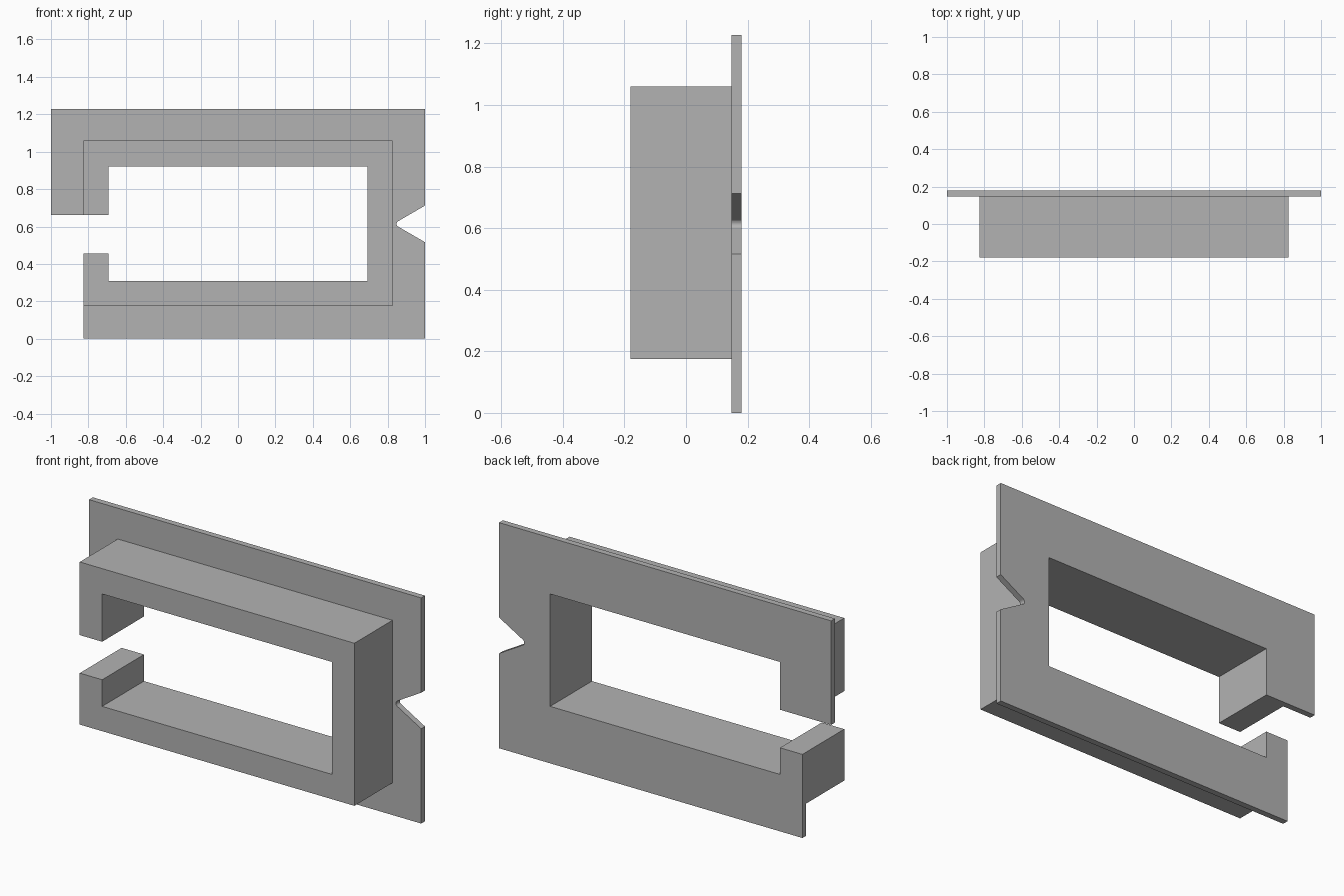
import bpy, bmesh, math

cube = bpy.data.objects.get("Cube")
if cube:
    bpy.data.objects.remove(cube, do_unlink=True)

grey = bpy.data.materials.new("plain_grey")
grey.use_nodes = True
grey.diffuse_color = (0.45, 0.45, 0.45, 1)
grey.node_tree.nodes["Principled BSDF"].inputs["Base Color"].default_value = (0.45, 0.45, 0.45, 1)


def extrude_profile(name, outline, front, back):
    """Extrude a closed x-z outline along y from front to back."""
    bm = bmesh.new()
    face = bm.faces.new([bm.verts.new((x, front, z)) for x, z in outline])
    result = bmesh.ops.extrude_face_region(bm, geom=[face], use_keep_orig=True)
    moved = [v for v in result["geom"] if isinstance(v, bmesh.types.BMVert)]
    bmesh.ops.translate(bm, verts=moved, vec=(0, back - front, 0))
    bmesh.ops.recalc_face_normals(bm, faces=bm.faces)
    mesh = bpy.data.meshes.new(name)
    bm.to_mesh(mesh)
    bm.free()
    mesh.materials.append(grey)
    obj = bpy.data.objects.new(name, mesh)
    bpy.context.collection.objects.link(obj)
    return obj


# Shared dimensions
OUT_X, IN_X = 0.827, 0.692
IN_LOW, IN_HIGH = 0.31, 0.922
GAP_LOW, GAP_HIGH = 0.455, 0.662
FRONT, SEAM, BACK = -0.18, 0.147, 0.18
TOP = 1.228

# Opening, from the lower gap edge round to the upper one
opening = [(-IN_X, GAP_LOW), (-IN_X, IN_LOW), (IN_X, IN_LOW),
           (IN_X, IN_HIGH), (-IN_X, IN_HIGH), (-IN_X, GAP_HIGH)]

# Deep C-shaped frame
frame = opening + [(-OUT_X, GAP_HIGH), (-OUT_X, 1.06), (OUT_X, 1.06),
                   (OUT_X, 0.175), (-OUT_X, 0.175), (-OUT_X, GAP_LOW)]
extrude_profile("frame", frame, FRONT, SEAM)

# Thin back flange with a round-bottomed V notch on the left edge
notch_z, radius, steps = 0.614, 0.017, 10
notch = [(1, notch_z + 0.098)]
for i in range(steps + 1):
    a = math.radians(120 + 120 * i / steps)
    notch.append((0.865 + radius * math.cos(a), notch_z + radius * math.sin(a)))
notch.append((1, notch_z - 0.098))

flange = opening + [(-1, GAP_HIGH), (-1, TOP), (1, TOP)] + notch
flange += [(1, 0), (-OUT_X, 0), (-OUT_X, GAP_LOW)]
extrude_profile("flange", flange, SEAM, BACK)
